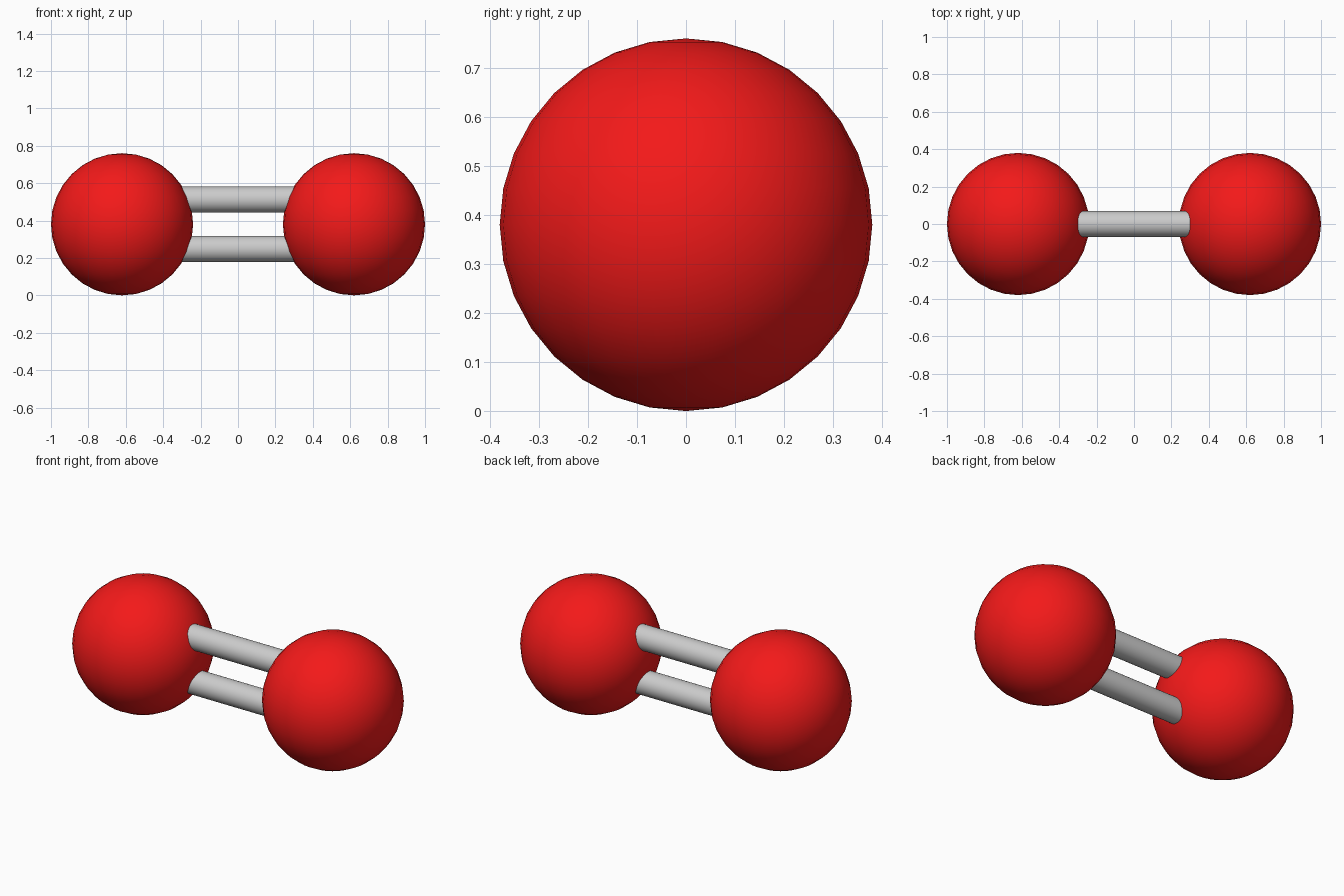
import bpy
import math

if "Cube" in bpy.data.objects:
    bpy.data.objects.remove(bpy.data.objects["Cube"])

ATOM_R, ATOM_X = 0.38, 0.62
BOND_R, BOND_OFFSET = 0.07, 0.132

red = bpy.data.materials.new("red")
red.diffuse_color = (0.9, 0.01, 0.01, 1)
red.use_nodes = True
red.node_tree.nodes["Principled BSDF"].inputs["Base Color"].default_value = red.diffuse_color

# Two atoms resting on the ground
for name, side in (("left_atom", -1), ("right_atom", 1)):
    bpy.ops.mesh.primitive_uv_sphere_add(
        segments=32, ring_count=16, radius=ATOM_R,
        location=(side * ATOM_X, 0, ATOM_R))
    atom = bpy.context.object
    atom.name = name
    atom.data.materials.append(red)
    bpy.ops.object.shade_smooth()

# Double bond: two parallel rods running between the atom centres
for name, side in (("lower_bond", -1), ("upper_bond", 1)):
    bpy.ops.mesh.primitive_cylinder_add(
        vertices=32, radius=BOND_R, depth=2 * ATOM_X - 0.4,
        location=(0, 0, ATOM_R + side * BOND_OFFSET),
        rotation=(0, math.pi / 2, 0))
    bpy.context.object.name = name
    bpy.ops.object.shade_smooth_by_angle(angle=math.radians(30))
